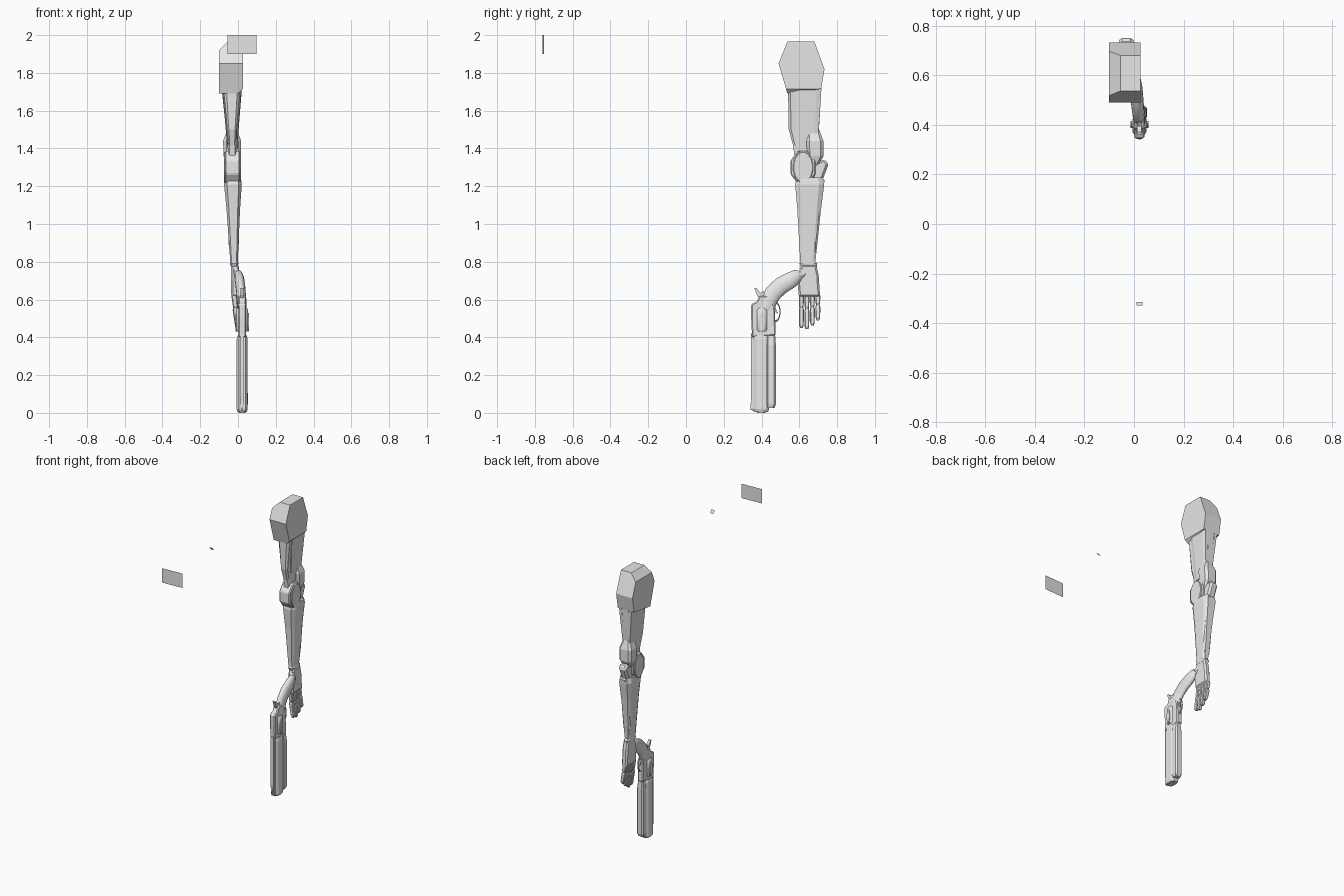
import bpy, bmesh, math
from mathutils import Vector

cube = bpy.data.objects.get("Cube")
if cube:
    bpy.data.objects.remove(cube, do_unlink=True)

mat = bpy.data.materials.new("plain_grey")
mat.use_nodes = True
mat.diffuse_color = (0.8, 0.8, 0.8, 1)
mat.node_tree.nodes["Principled BSDF"].inputs["Base Color"].default_value = (0.8, 0.8, 0.8, 1)


def finish(name, bm, smooth=False, bevel=0):
    bmesh.ops.recalc_face_normals(bm, faces=bm.faces)
    mesh = bpy.data.meshes.new(name)
    bm.to_mesh(mesh)
    bm.free()
    mesh.materials.append(mat)
    ob = bpy.data.objects.new(name, mesh)
    bpy.context.collection.objects.link(ob)
    if bevel:
        mod = ob.modifiers.new("bevel", "BEVEL")
        mod.width = bevel
        mod.segments = 1
        mod.limit_method = "ANGLE"
    if smooth:
        bpy.ops.object.select_all(action="DESELECT")
        ob.select_set(True)
        bpy.context.view_layer.objects.active = ob
        bpy.ops.object.shade_smooth_by_angle(angle=math.radians(40))
    return ob


def tube(name, stations, chamfer=0.35, sides=0, follow=False):
    """Skin rings at stations (x, y, z, half depth, half width); sides > 0 makes them round."""
    if sides:
        ring = [(math.cos(2 * math.pi * i / sides), math.sin(2 * math.pi * i / sides)) for i in range(sides)]
    else:
        k = 1 - chamfer
        ring = [(1, -k), (1, k), (k, 1), (-k, 1), (-1, k), (-1, -k), (-k, -1), (k, -1)]
    pts = [Vector(s[:3]) for s in stations]
    bm = bmesh.new()
    rows = []
    for i, s in enumerate(stations):
        n = Vector((0, 1, 0))
        if follow:
            t = pts[min(i + 1, len(pts) - 1)] - pts[max(i - 1, 0)]
            n = Vector((0, -t.z, t.y)).normalized()
        rows.append([bm.verts.new(pts[i] + n * (u * s[3]) + Vector((v * s[4], 0, 0))) for u, v in ring])
    for a, b in zip(rows, rows[1:]):
        for i in range(len(ring)):
            j = (i + 1) % len(ring)
            bm.faces.new((a[i], a[j], b[j], b[i]))
    bm.faces.new(rows[0])
    bm.faces.new(rows[-1])
    return finish(name, bm, smooth=bool(sides))


def prism(name, outline, x0, x1, bevel=0, cuts=()):
    """Extrude a (y, z) outline from x0 to x1, then slice it by planes (point, normal)."""
    bm = bmesh.new()
    face = bm.faces.new([bm.verts.new((x0, y, z)) for y, z in outline])
    new = bmesh.ops.extrude_face_region(bm, geom=[face])["geom"]
    bmesh.ops.translate(bm, vec=(x1 - x0, 0, 0), verts=[g for g in new if isinstance(g, bmesh.types.BMVert)])
    for co, no in cuts:
        bmesh.ops.bisect_plane(bm, geom=bm.verts[:] + bm.edges[:] + bm.faces[:], plane_co=co, plane_no=no, clear_outer=True)
        bmesh.ops.holes_fill(bm, edges=[e for e in bm.edges if e.is_boundary])
    return finish(name, bm, bevel=bevel)


def ellipse(y, z, ry, rz, n):
    return [(y + ry * math.cos(2 * math.pi * (i + .5) / n), z + rz * math.sin(2 * math.pi * (i + .5) / n)) for i in range(n)]


def plate(name, corners):
    bm = bmesh.new()
    bm.faces.new([bm.verts.new(c) for c in corners])
    return finish(name, bm)


# Floating flat cards
plate("large_card", [(-.055, -.76, 1.9), (.098, -.752, 1.9), (.098, -.752, 2), (-.055, -.76, 2)])
plate("small_card", [(.01, -.315, 1.98), (.035, -.315, 1.98), (.035, -.33, 2), (.01, -.33, 2)])

# Shoulder block
prism("shoulder", [(.537, 1.966), (.68, 1.966), (.733, 1.82), (.715, 1.715), (.537, 1.69), (.49, 1.85)],
      -.1, .026, cuts=[((-.1, .6, 1.92), (-1, 0, 1)), ((.026, .6, 1.715), (1, 0, -1))])

# Upper arm: core, front muscle, two side straps
tube("upper_arm_core", [(-.032, .63, 1.72, .085, .04), (-.032, .63, 1.6, .08, .032),
                        (-.03, .632, 1.47, .07, .024), (-.03, .635, 1.3, .055, .022)])
tube("upper_arm_front", [(-.032, .575, 1.72, .035, .045), (-.032, .58, 1.5, .036, .025), (-.03, .605, 1.37, .025, .017)])
for side, label in ((-1, "right"), (1, "left")):
    tube(label + "_arm_strap", [(-.033 + side * .038, .645, 1.72, .072, .016),
                                (-.031 + side * .026, .645, 1.56, .062, .013),
                                (-.03 + side * .016, .645, 1.4, .05, .01)])
tube("rear_elbow_bulge", [(-.031, .675, 1.5, .03, .024), (-.031, .682, 1.44, .045, .048),
                          (-.031, .685, 1.36, .043, .045), (-.03, .67, 1.31, .03, .03)])

# Elbow joint
prism("elbow_disc", ellipse(.62, 1.3, .072, .095, 8), -.07, .01, bevel=.006)
prism("elbow_cap", ellipse(.62, 1.3, .054, .084, 16), -.075, .016, bevel=.004)
prism("elbow_spike", [(.66, 1.33), (.7, 1.33), (.728, 1.345), (.756, 1.32), (.72, 1.225), (.66, 1.24)], -.06, -.002, bevel=.012)

# Forearm, with a raised rear panel and wrist band
tube("forearm", [(-.027, .655, 1.245, .07, .042), (-.027, .655, 1.21, .077, .047),
                 (-.025, .652, 1.08, .063, .036), (-.021, .645, .8, .04, .02)])
prism("forearm_panel", [(.68, 1.23), (.735, 1.24), (.722, 1.15), (.7, .95), (.685, .83), (.665, 1.0), (.67, 1.11)],
      -.05, .004, bevel=.008)
tube("wrist_band", [(-.02, .645, .81, .035, .016), (-.02, .648, .79, .047, .022), (-.02, .65, .775, .042, .018)])

# Hand
prism("palm", [(.61, .785), (.69, .785), (.702, .73), (.71, .615), (.597, .615), (.59, .7)], -.037, .004, bevel=.01)
for i, (label, tip) in enumerate((("index", .45), ("middle", .443), ("ring", .463), ("little", .49))):
    y = .611 + i * .029
    knee = .625 + (tip - .625) * .42
    for part, top, low, x0, x1 in (("upper", .63, knee, -.02, -.014), ("lower", knee + .004, tip, -.013, -.002)):
        tube(f"{label}_finger_{part}", [(x0, y, top, .01, .013), (x0, y, top - .012, .0135, .015),
                                        (x1, y, low + .014, .012, .013), (x1, y, low, .007, .008)])
tube("thumb", [(-.012, .625, .75, .022, .015), (-.002, .6, .728, .021, .017),
               (.004, .588, .7, .014, .012)], follow=True)

# Gun grip
tube("grip", [(.003, .602, .732, .024, .016), (.004, .59, .727, .034, .022), (.008, .555, .703, .043, .026),
              (.012, .505, .675, .046, .026), (.016, .462, .635, .045, .025), (.02, .435, .59, .045, .025),
              (.022, .42, .55, .046, .024)], sides=16, follow=True)
tube("grip_cap", [(.003, .6, .728, .02, .022), (.003, .612, .733, .016, .016)], sides=12, follow=True)

# Receiver, hammer and trigger
GUN = .022
prism("receiver", [(.345, .575), (.375, .59), (.39, .62), (.44, .62), (.47, .56), (.475, .41), (.35, .4), (.345, .5)],
      GUN - .02, GUN + .02, bevel=.006)
prism("hammer", [(.39, .6), (.375, .625), (.362, .66), (.372, .662), (.395, .635), (.41, .645), (.425, .6)],
      GUN - .009, GUN + .009)
prism("trigger", [(.46, .57), (.475, .555), (.488, .525), (.478, .53), (.46, .545)], GUN - .005, GUN + .005)
bpy.ops.mesh.primitive_torus_add(major_segments=24, minor_segments=8, major_radius=.045, minor_radius=.005,
                                 location=(GUN, .473, .535), rotation=(0, math.pi / 2, 0))
guard = bpy.context.object
guard.name = "trigger_guard"
guard.scale = (1.1, .55, 1.1)
guard.data.materials.append(mat)
bpy.ops.object.shade_smooth_by_angle()

# Revolving cylinder with raised flutes
tube("cylinder", [(GUN, .402, .555, .026, .026), (GUN, .402, .545, .034, .032),
                  (GUN, .402, .44, .034, .032), (GUN, .402, .43, .028, .026)], sides=18)
for side in (-1, 1):
    prism("cylinder_flute", ellipse(.402, .48, .014, .05, 12), GUN + side * .028, GUN + side * .036)

# Barrel, top rib, under-lug and muzzle
tube("barrel", [(GUN, .398, .41, .038, .024), (GUN, .398, .39, .042, .029),
                (GUN, .398, .02, .042, .029), (GUN, .398, .004, .036, .024)], chamfer=.4)
prism("sight_rib", [(.343, .42), (.37, .42), (.37, .01), (.352, .01), (.343, .09)], GUN - .011, GUN + .011)
prism("front_sight", [(.35, .075), (.342, .05), (.342, .015), (.35, .015)], GUN - .004, GUN + .004)
tube("under_lug", [(GUN + .004, .45, .41, .022, .018), (GUN + .004, .45, .36, .026, .024),
                   (GUN + .004, .45, .045, .026, .026), (GUN + .004, .447, .025, .02, .02)])
tube("muzzle", [(GUN, .398, .02, .024, .02), (GUN, .398, 0, .022, .018)], sides=16)
